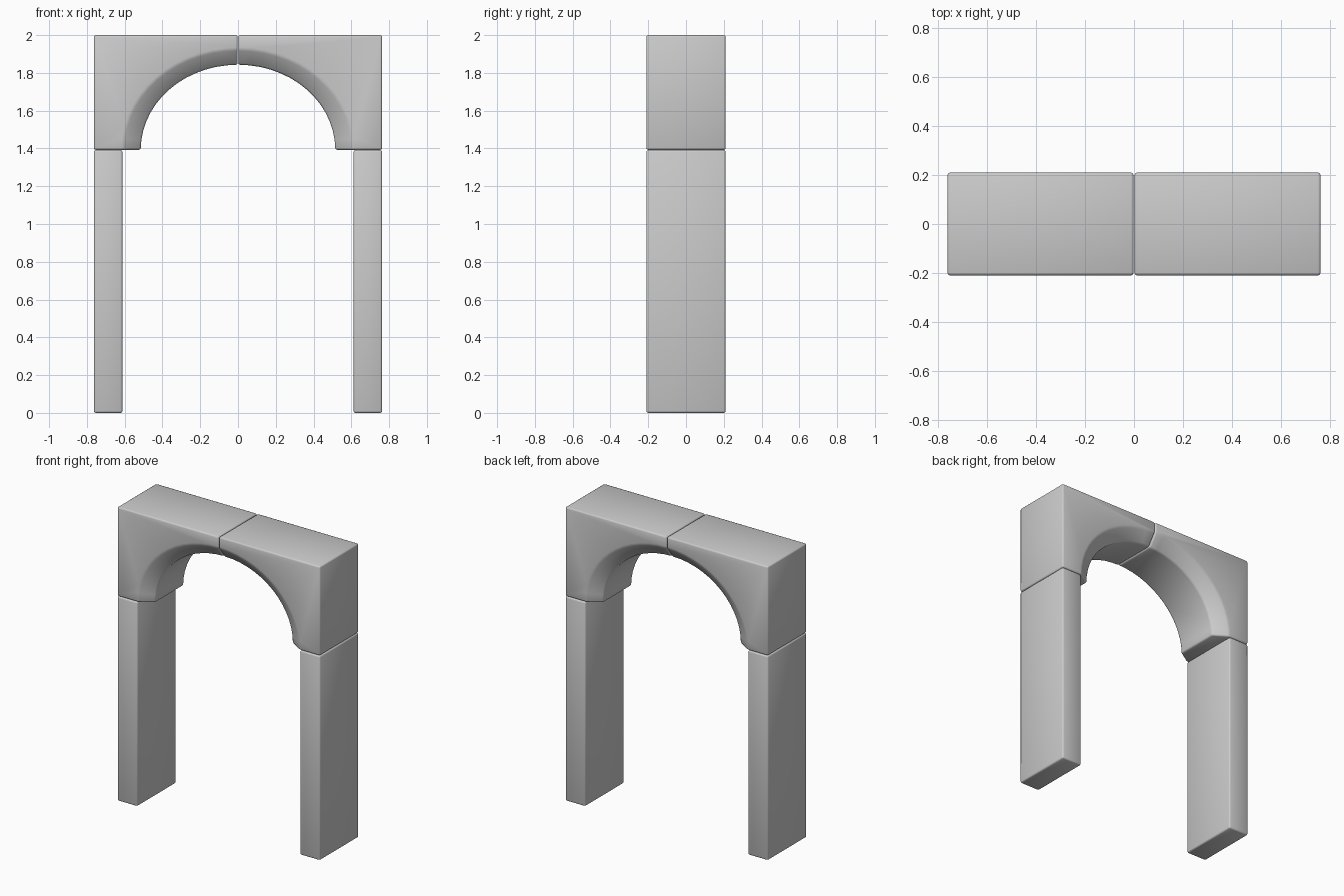
import bpy, bmesh
from math import sin, cos, pi, radians

cube = bpy.data.objects.get("Cube")
if cube:
    bpy.data.objects.remove(cube, do_unlink=True)

WIDTH, DEPTH, SPRING, TOP = 0.763, 0.21, 1.393, 2.0
GAP = 0.002
STEPS = 14

stone = bpy.data.materials.new("grey stone")
stone.use_nodes = True
grey = (0.6, 0.6, 0.6, 1)
stone.diffuse_color = grey
stone.node_tree.nodes["Principled BSDF"].inputs["Base Color"].default_value = grey


def finish(name, bm):
    """Turn a bmesh into a softly bevelled, smooth shaded object."""
    bmesh.ops.recalc_face_normals(bm, faces=bm.faces)
    mesh = bpy.data.meshes.new(name)
    bm.to_mesh(mesh)
    bm.free()
    mesh.materials.append(stone)
    obj = bpy.data.objects.new(name, mesh)
    bpy.context.collection.objects.link(obj)
    bevel = obj.modifiers.new("soft edges", 'BEVEL')
    bevel.width = 0.01
    bevel.segments = 2
    bevel.limit_method = 'ANGLE'
    bevel.angle_limit = radians(30)
    for face in mesh.polygons:
        face.use_smooth = True
    return obj


def pillar(name, side):
    bm = bmesh.new()
    bmesh.ops.create_cube(bm, size=1)
    inner, height = 0.612, SPRING - GAP
    for v in bm.verts:
        v.co.x = side * (WIDTH if v.co.x > 0 else inner)
        v.co.y *= 2 * DEPTH
        v.co.z = height if v.co.z > 0 else 0
    finish(name, bm)


def arch_half(name, side):
    bm = bmesh.new()

    def point(x, y, z):
        return bm.verts.new((side * (x + GAP), y, z))

    def quarter(rx, rz, y):
        """Quarter ellipse from the springing line up to the crown."""
        angles = [i / STEPS * pi / 2 for i in range(STEPS + 1)]
        return [point(rx * cos(a), y, SPRING + rz * sin(a)) for a in angles]

    chamfer = 0.06
    outer_f, outer_b = [quarter(0.607, 0.532, y) for y in (-DEPTH, DEPTH)]
    inner_f, inner_b = [quarter(0.513, 0.45, y) for y in (chamfer - DEPTH, DEPTH - chamfer)]

    # Block corners: crown top, outer top, outer foot
    w = WIDTH - GAP
    corners = [(0, TOP), (w, TOP), (w, SPRING)]
    front, back = [[point(x, y, z) for x, z in corners] for y in (-DEPTH, DEPTH)]
    bm.faces.new(outer_f + front)
    bm.faces.new(outer_b + back)
    for i in range(2):
        bm.faces.new((front[i], front[i + 1], back[i + 1], back[i]))

    # Chamfers and underside of the arch
    rings = [outer_f, inner_f, inner_b, outer_b]
    for a, b in zip(rings, rings[1:]):
        for i in range(STEPS):
            bm.faces.new((a[i], a[i + 1], b[i + 1], b[i]))

    # Foot and crown end faces
    bm.faces.new([front[2]] + [r[0] for r in rings] + [back[2]])
    bm.faces.new([front[0]] + [r[-1] for r in rings] + [back[0]])
    finish(name, bm)


for label, side in (("left", 1), ("right", -1)):
    pillar(label + "_pillar", side)
    arch_half(label + "_arch_half", side)
